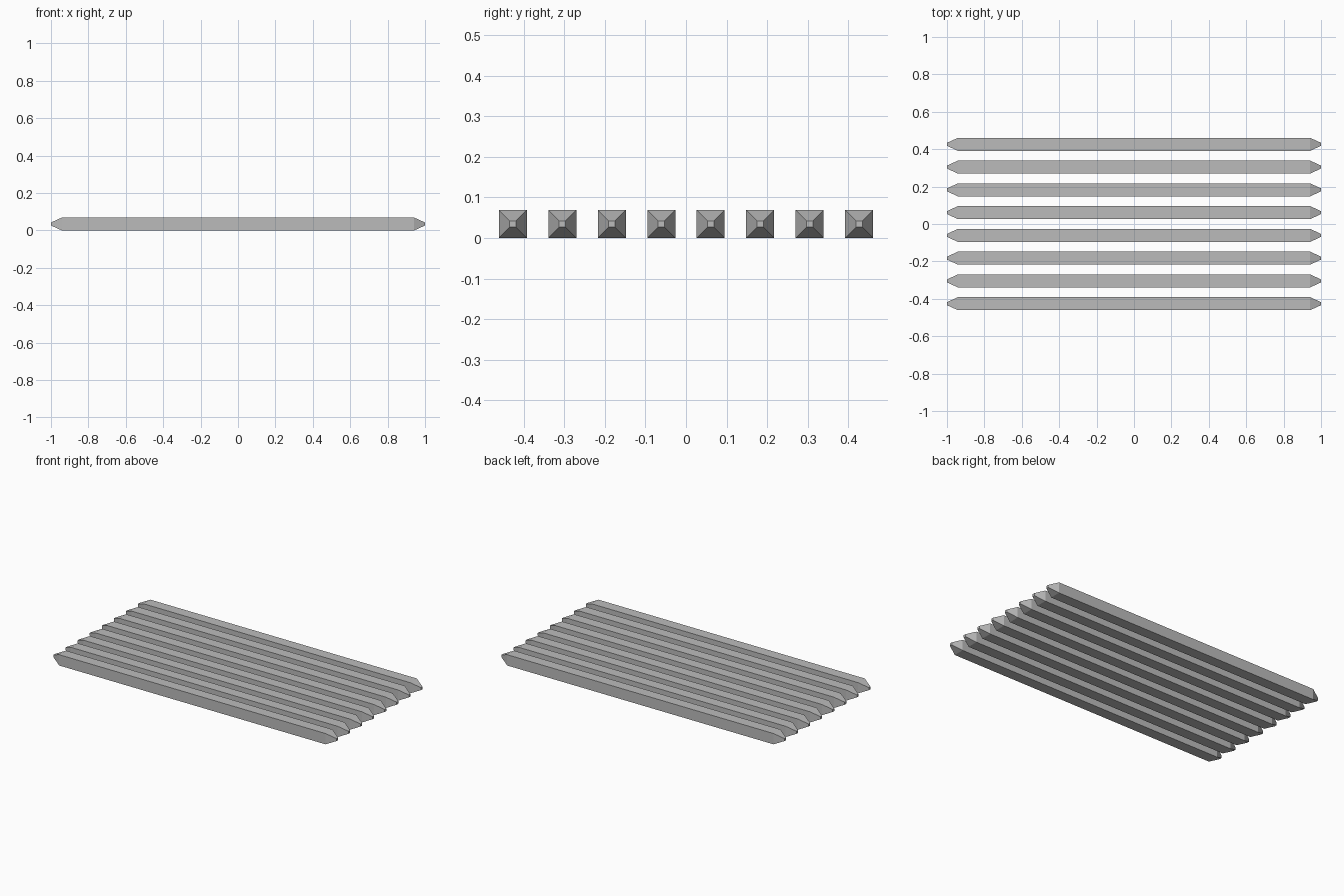
import bpy
import bmesh

cube = bpy.data.objects.get("Cube")
if cube:
    bpy.data.objects.remove(cube, do_unlink=True)

COUNT, SPACING = 8, 0.1217
HALF_LENGTH, SHOULDER = 1.0, 0.942
HALF_WIDTH, HALF_TIP = 0.0345, 0.008

grey = bpy.data.materials.new("plain_grey")
grey.use_nodes = True
colour = (0.5, 0.5, 0.5, 1)
grey.diffuse_color = colour
grey.node_tree.nodes["Principled BSDF"].inputs["Base Color"].default_value = colour


def make_bar_mesh():
    """Square bar along x, with both ends tapered to a small blunt tip."""
    bm = bmesh.new()
    rings = []
    for x, r in ((-HALF_LENGTH, HALF_TIP), (-SHOULDER, HALF_WIDTH),
                 (SHOULDER, HALF_WIDTH), (HALF_LENGTH, HALF_TIP)):
        rings.append([bm.verts.new((x, r * sy, r * sz))
                      for sy, sz in ((-1, -1), (1, -1), (1, 1), (-1, 1))])
    for a, b in zip(rings, rings[1:]):
        for i in range(4):
            j = (i + 1) % 4
            bm.faces.new((a[i], a[j], b[j], b[i]))
    bm.faces.new(rings[0])
    bm.faces.new(rings[-1])
    bmesh.ops.recalc_face_normals(bm, faces=bm.faces)
    mesh = bpy.data.meshes.new("bar")
    bm.to_mesh(mesh)
    bm.free()
    mesh.materials.append(grey)
    return mesh


# Row of identical bars, front to back
bar_mesh = make_bar_mesh()
for i in range(COUNT):
    bar = bpy.data.objects.new(f"bar_{i + 1}", bar_mesh)
    bar.location = (0, (i - (COUNT - 1) / 2) * SPACING, HALF_WIDTH)
    bpy.context.collection.objects.link(bar)
